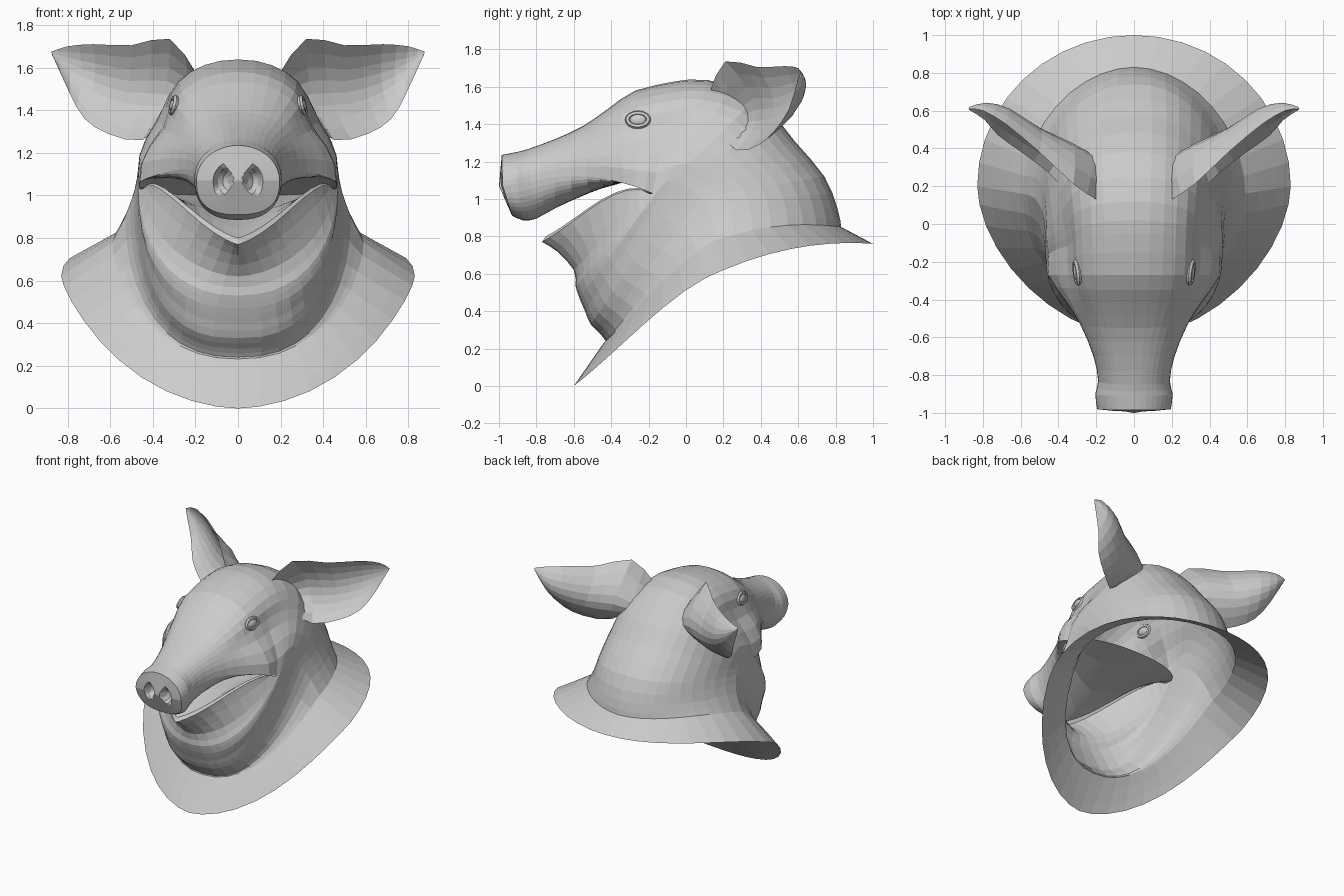
import bpy, bmesh, math
from mathutils import Vector, Matrix
from mathutils.bvhtree import BVHTree

if "Cube" in bpy.data.objects:
    bpy.data.objects.remove(bpy.data.objects["Cube"])

SEG = 40


def smooth(rows, sub=2):
    """Catmull-Rom interpolation between section rows."""
    out = []
    for i in range(len(rows) - 1):
        a, b = rows[max(i - 1, 0)], rows[i]
        c, d = rows[i + 1], rows[min(i + 2, len(rows) - 1)]
        for j in range(sub):
            t = j / sub
            out.append([0.5 * (2*q + (r - p)*t + (2*p - 5*q + 4*r - s)*t*t + (3*q - p - 3*r + s)*t**3)
                        for p, q, r, s in zip(a, b, c, d)])
    return out + [list(rows[-1])]


def ring(row, start=0, count=SEG):
    """Section: top y,z / middle y,z,half-width / bottom y,z / roundness of top, bottom /
    temple pinch / upward bow of the side line."""
    ty, tz, my, mz, w, by, bz, kt, kb, pinch, bow = row
    pts = []
    for i in range(count):
        a = 2 * math.pi * (start + i) / SEG
        c, s = math.cos(a), math.sin(a)
        up = s > 0
        k = 2 / (kt if up else kb)
        x = math.copysign(w * abs(c) ** k, c) if abs(c) > 1e-6 else 0
        h = abs(s) ** k if abs(s) > 1e-6 else 0
        if up:
            x *= 1 - pinch * math.exp(-((h - .55) / .22) ** 2)
        ey, ez = (ty, tz) if up else (by, bz)
        lift = bow * (4 * h * (1 - h) if up else 6.75 * h * (1 - h) ** 2)
        pts.append(Vector((x, my + (ey - my) * h, mz + (ez - mz) * h + lift)))
    return pts


def loft(bm, rings, closed=True, cap=False):
    vs = [[bm.verts.new(p) for p in r] for r in rings]
    n = len(vs[0])
    for a, b in zip(vs, vs[1:]):
        for i in range(n if closed else n - 1):
            j = (i + 1) % n
            bm.faces.new((a[i], a[j], b[j], b[i]))
    if cap:
        bm.faces.new(vs[-1])


def finish(bm, name):
    bmesh.ops.remove_doubles(bm, verts=bm.verts, dist=0.0008)
    bmesh.ops.recalc_face_normals(bm, faces=bm.faces)
    me = bpy.data.meshes.new(name)
    bm.to_mesh(me)
    ob = bpy.data.objects.new(name, me)
    bpy.context.collection.objects.link(ob)
    return ob


# Head: collar rim, neck, skull back to the mouth corners
HEAD = [
    (1.0, .76, .20, .62, .83, -.60, .00, 2.0, 1.75, 0, .05),
    (.83, .85, .16, .78, .59, -.44, .23, 1.9, 2.1, 0, .04),
    (.81, .95, .14, .90, .53, -.43, .24, 2.0, 2.3, 0, .02),
    (.74, 1.12, .08, 1.01, .49, -.46, .28, 2.2, 2.5, 0, 0),
    (.58, 1.31, .00, 1.07, .475, -.51, .33, 2.3, 2.6, 0, 0),
    (.38, 1.54, -.08, 1.10, .47, -.54, .40, 2.3, 2.5, .06, 0),
    (.12, 1.635, -.14, 1.06, .47, -.57, .47, 2.2, 2.4, .14, 0),
    (-.05, 1.63, -.18, 1.03, .46, -.59, .53, 2.2, 2.2, .16, 0)]
bm = bmesh.new()
rim_rows = smooth(HEAD[:2], 3)[:-1]
loft(bm, [ring(r) for r in rim_rows + smooth(HEAD[1:])])
finish(bm, "head_and_collar")

# Snout: upper face with the mouth roof on its underside
SNOUT = [
    (-.05, 1.63, -.18, 1.03, .46, .05, 1.00, 2.2, 2.2, .16, 0),
    (-.27, 1.58, -.27, 1.065, .46, -.25, 1.09, 2.1, 2.0, .18, 0),
    (-.42, 1.48, -.40, 1.10, .37, -.40, 1.07, 2.2, 2.2, .10, 0),
    (-.55, 1.39, -.53, 1.12, .285, -.52, 1.03, 2.3, 2.2, .03, 0),
    (-.70, 1.32, -.70, 1.12, .215, -.70, .95, 2.3, 2.2, 0, 0),
    (-.85, 1.265, -.83, 1.09, .19, -.80, .895, 2.2, 2.2, 0, 0),
    (-.91, 1.25, -.90, 1.08, .205, -.87, .885, 2.1, 2.4, 0, 0),
    (-.985, 1.235, -.98, 1.07, .195, -.93, .91, 2.0, 2.6, 0, 0)]
bm = bmesh.new()
rings = [ring(r) for r in smooth(SNOUT)]
# Snout disc with two sunken nostrils
edge = rings[-1]
mid = Vector((0, -1.0, 1.07))
for f in (.93, .85, .72, .6, .48, .36, .24, .12, .04):
    disc = []
    for p in edge:
        q = mid + (p - mid) * f
        d = ((abs(q.x) - .07) / .042) ** 2 + ((q.z - 1.075) / .06) ** 2
        q.y += .07 * max(0, 1 - d)
        disc.append(q)
    rings.append(disc)
loft(bm, rings, cap=True)
bm.normal_update()
tree = BVHTree.FromBMesh(bm)
finish(bm, "snout")

# Lower jaw: swings up from the throat to the lip, then back as the mouth floor
JAW = [  # middle y,z,half-width / bottom y,z / roundness / bow
    (-.18, 1.03, .46, -.59, .53, 2.2, 0),
    (-.20, 1.03, .45, -.60, .62, 1.8, 0),
    (-.22, 1.04, .435, -.69, .72, 1.4, .02),
    (-.24, 1.05, .43, -.77, .77, 1.2, .05),
    (-.24, 1.055, .42, -.75, .80, 1.2, .05),
    (-.22, 1.05, .43, -.45, .91, 1.4, .02),
    (-.18, 1.03, .46, .05, 1.00, 2.2, 0)]
JAW = [(0, 0) + r[:5] + (2, r[5], 0, r[6]) for r in JAW]
bm = bmesh.new()
rows = smooth(JAW[:4]) + smooth(JAW[4:])
loft(bm, [ring(r, SEG // 2, SEG // 2 + 1) for r in rows], closed=False)
finish(bm, "lower_jaw")

# Ears: cupped leaves, each station = top edge, bottom edge, back of the cup
EAR = [
    (.20, .13, 1.58, .33, .14, 1.38, .15, .33, 1.41),
    (.32, .21, 1.735, .45, .27, 1.26, .33, .43, 1.47),
    (.50, .38, 1.705, .61, .39, 1.29, .50, .51, 1.48),
    (.68, .53, 1.71, .72, .47, 1.36, .66, .61, 1.53),
    (.80, .60, 1.70, .79, .55, 1.48, .78, .64, 1.59),
    (.875, .61, 1.675, .865, .60, 1.645, .867, .62, 1.66)]


def arc(t, m, b, n=8):
    c = 2 * m - (t + b) / 2
    return [t * (1 - u)**2 + c * 2 * u * (1 - u) + b * u * u for u in [i / n for i in range(n + 1)]]


for name, sx in (("ear_right", 1), ("ear_left", -1)):
    bm = bmesh.new()
    rings = []
    for r in smooth(EAR):
        t, b, m = Vector(r[0:3]), Vector(r[3:6]), Vector(r[6:9])
        inner = m.lerp((t + b) / 2, .25) + Vector((.005, -.01, 0))
        pts = arc(t, m, b) + arc(t, inner, b)[-2:0:-1]
        rings.append([Vector((sx * p.x, p.y, p.z)) for p in pts])
    loft(bm, rings, cap=True)
    finish(bm, name)

# Eyes: shallow ball with a raised lid ring, seated on the face surface
spot, normal, _, _ = tree.find_nearest(Vector((.33, -.26, 1.43)))
if normal.x < 0:
    normal = -normal
side = Vector((0, 0, 1)).cross(normal).normalized()
frame = Matrix((side, normal.cross(side), normal)).transposed().to_4x4()
frame.translation = spot
for name, sx in (("right", 1), ("left", -1)):
    place = Matrix.Diagonal((sx, 1, 1, 1)) @ frame
    bm = bmesh.new()
    bmesh.ops.create_uvsphere(bm, u_segments=12, v_segments=8, radius=1,
                              matrix=place @ Matrix.Diagonal((.045, .032, .018, 1)))
    finish(bm, "eye_" + name)
    bm = bmesh.new()
    lid = []
    for i in range(17):
        a = 2 * math.pi * i / 16
        lid.append([place @ Vector(((.056 + .014 * math.cos(b)) * math.cos(a),
                                    (.036 + .014 * math.cos(b)) * math.sin(a),
                                    .014 * math.sin(b)))
                    for b in [2 * math.pi * j / 6 for j in range(6)]])
    loft(bm, lid)
    finish(bm, "eyelid_" + name)
